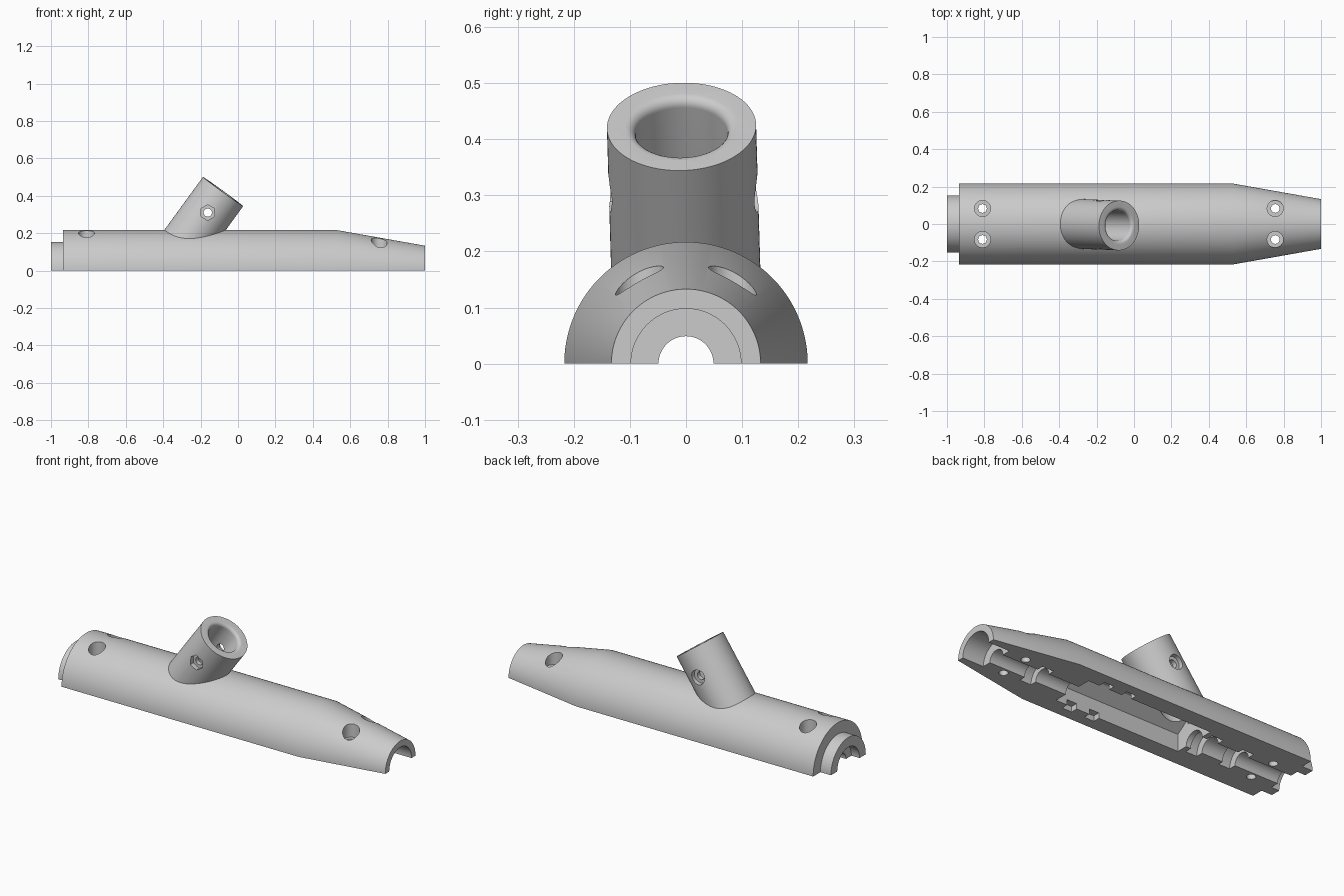
import bpy, bmesh, math
from mathutils import Vector, Matrix

if "Cube" in bpy.data.objects:
    bpy.data.objects.remove(bpy.data.objects["Cube"])

grey = bpy.data.materials.new("plain grey")
grey.diffuse_color = (0.6, 0.6, 0.6, 1)
grey.use_nodes = True
grey.node_tree.nodes["Principled BSDF"].inputs["Base Color"].default_value = grey.diffuse_color


def revolve(name, profile, matrix, sides=96):
    """Closed solid of revolution about local Z from (height, radius) points."""
    bm = bmesh.new()
    rings = []
    for h, r in profile:
        rings.append([bm.verts.new((r * math.cos((i + .5) * math.tau / sides),
                                    r * math.sin((i + .5) * math.tau / sides), h))
                      for i in range(sides)])
    for a, b in zip(rings, rings[1:]):
        for i in range(sides):
            j = (i + 1) % sides
            bm.faces.new((a[i], a[j], b[j], b[i]))
    bm.faces.new(rings[0][::-1])
    bm.faces.new(rings[-1])
    return finish(name, bm, matrix)


def box(name, centre, size):
    bm = bmesh.new()
    bmesh.ops.create_cube(bm, size=1)
    bmesh.ops.scale(bm, vec=size, verts=bm.verts)
    return finish(name, bm, Matrix.Translation(centre))


def prism(name, outline, x0, x1):
    """Extrude a (y, z) outline along X."""
    bm = bmesh.new()
    face = bm.faces.new([bm.verts.new((x0, y, z)) for y, z in outline])
    new = bmesh.ops.extrude_face_region(bm, geom=[face])["geom"]
    bmesh.ops.translate(bm, vec=(x1 - x0, 0, 0),
                        verts=[g for g in new if isinstance(g, bmesh.types.BMVert)])
    return finish(name, bm, Matrix())


def finish(name, bm, matrix):
    bmesh.ops.recalc_face_normals(bm, faces=bm.faces)
    bm.transform(matrix)
    mesh = bpy.data.meshes.new(name)
    bm.to_mesh(mesh)
    bm.free()
    mesh.materials.append(grey)
    ob = bpy.data.objects.new(name, mesh)
    bpy.context.collection.objects.link(ob)
    return ob


def combine(target, tool, operation='DIFFERENCE'):
    mod = target.modifiers.new("cut", 'BOOLEAN')
    mod.operation, mod.object, mod.solver = operation, tool, 'EXACT'
    bpy.context.view_layer.objects.active = target
    bpy.ops.object.modifier_apply(modifier=mod.name)
    bpy.data.objects.remove(tool)


along_x = Matrix.Rotation(math.pi / 2, 4, 'Y')

# Tapered round body with a stepped stub at the back end
body = revolve("half_shell_body", [(-1, .153), (-.935, .153), (-.935, .217),
                                   (.525, .217), (1, .133)], along_x, 128)

# Leaning tube socket
lean = Vector((.588, -.024, .809)).normalized()
rim = Vector((-.08, -.008, .4225))
tube_frame = Matrix.Translation(rim) @ lean.to_track_quat('Z', 'Y').to_matrix().to_4x4()
tube = revolve("tube_socket", [(-.38, .133), (0, .133)], tube_frame)
combine(body, tube, 'UNION')

# Socket bore with a rounded mouth
mouth = [(-.018 + .018 * math.sin(t), .1 - .018 * math.cos(t))
         for t in [k * math.pi / 12 for k in range(7)]]
combine(body, revolve("bore", [(-.42, .082)] + mouth + [(.02, .1)], tube_frame))

# Cross bolt through the socket: hexagonal recess in front, round one behind
bolt = rim - lean * .139
cross = Matrix.Translation(bolt) @ Matrix.Rotation(math.pi / 2, 4, 'X')
combine(body, revolve("bolt_hole", [(-.3, .022), (.3, .022)], cross, 32))
combine(body, revolve("hex_recess", [(.105, .042), (.3, .042)], cross, 6))
combine(body, revolve("round_recess", [(-.3, .04), (-.105, .04)], cross, 40))

# Stepped inner channel with seal pockets and wider mouths at both ends
channel = [(-1.02, .098), (-.95, .098), (-.95, .05), (-.68, .05), (-.68, .09),
           (-.61, .09), (-.61, .06), (-.48, .06), (-.48, .1), (-.41, .1),
           (-.41, .06), (-.3, .06), (.3, .06), (.3, .049), (.58, .049),
           (.58, .085), (.65, .085), (.65, .049), (.87, .049), (.87, .098),
           (1.02, .098)]
combine(body, revolve("channel", channel, along_x))

# Long central chamber with straight walls and sloping shoulders
combine(body, prism("chamber", [(-.122, -.1), (.122, -.1), (.122, .095), (.05, .145),
                                (-.05, .145), (-.122, .095)], -.38, .39))

# Remove the lower half
combine(body, box("lower_half", (0, 0, -.5), (3, 2, 1)))

# Vertical screw holes with counterbores
for x in (-.81, .755):
    for y in (-.083, .083):
        combine(body, revolve("screw_hole",
                              [(-.05, .023), (.1, .023), (.1, .043), (.4, .043)],
                              Matrix.Translation((x, y, 0)), 40))

# Small rectangular notches beside the chamber
for x in (.29, .15):
    for y in (-.13, .13):
        combine(body, box("notch", (x, y, 0), (.06, .06, .06)))

bpy.ops.object.select_all(action='DESELECT')
body.select_set(True)
bpy.context.view_layer.objects.active = body
bpy.ops.object.shade_smooth_by_angle(angle=math.radians(30))
